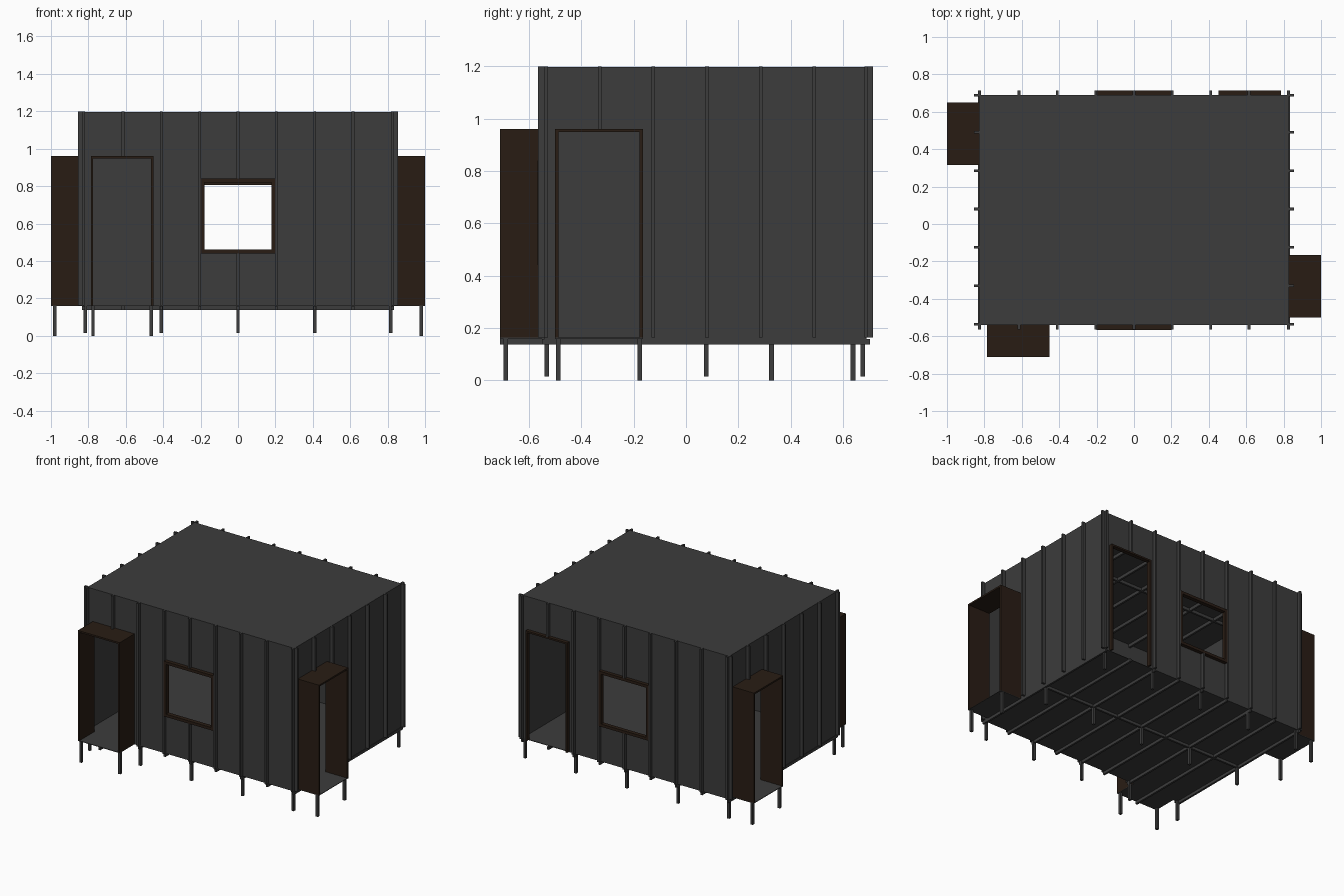
import bpy, bmesh
from mathutils import Matrix, Vector

if "Cube" in bpy.data.objects:
    bpy.data.objects.remove(bpy.data.objects["Cube"])


def material(name, rgb):
    m = bpy.data.materials.new(name)
    m.diffuse_color = (*rgb, 1)
    m.use_nodes = True
    m.node_tree.nodes["Principled BSDF"].inputs["Base Color"].default_value = m.diffuse_color
    return m


GREY = material("dark_grey", (0.045, 0.045, 0.045))
BROWN = material("dark_brown", (0.022, 0.012, 0.007))

X, Y0, Y1 = 0.83, -0.54, 0.69          # wall planes
FLOOR, ROOF = 0.163, 1.197
STEP = 0.205


def finish(name, bm, mat):
    me = bpy.data.meshes.new(name)
    bm.to_mesh(me)
    bm.free()
    me.materials.append(mat)
    ob = bpy.data.objects.new(name, me)
    bpy.context.collection.objects.link(ob)
    return ob


def boxes(name, spans, mat=GREY):
    """One object made of boxes given as (x0, x1, y0, y1, z0, z1)."""
    bm = bmesh.new()
    for x0, x1, y0, y1, z0, z1 in spans:
        size = Matrix.Diagonal((abs(x1 - x0), abs(y1 - y0), z1 - z0, 1))
        mid = Matrix.Translation(((x0 + x1) / 2, (y0 + y1) / 2, (z0 + z1) / 2))
        bmesh.ops.create_cube(bm, size=1, matrix=mid @ size)
    return finish(name, bm, mat)


def oriented(side, u0, u1, d0, d1, z0, z1):
    """Box on a wall: u runs along the wall, d points outward from it."""
    if side == "front":
        return (u0, u1, Y0 - d1, Y0 - d0, z0, z1)
    if side == "back":
        return (u0, u1, Y1 + d0, Y1 + d1, z0, z1)
    if side == "right":
        return (X + d0, X + d1, u0, u1, z0, z1)
    return (-X - d1, -X - d0, u0, u1, z0, z1)


def wall(side, ends, openings, battens):
    # thin sheet cut around its openings
    us = sorted({*ends, *(v for o in openings for v in o[:2])})
    zs = sorted({FLOOR, ROOF, *(v for o in openings for v in o[2:])})
    bm = bmesh.new()
    for a, b in zip(us, us[1:]):
        for c, d in zip(zs, zs[1:]):
            u, z = (a + b) / 2, (c + d) / 2
            if any(o[0] < u < o[1] and o[2] < z < o[3] for o in openings):
                continue
            pts = [(a, c), (b, c), (b, d), (a, d)]
            plane = {"front": Y0, "back": Y1, "right": X, "left": -X}[side]
            co = [(p, plane, q) if side in ("front", "back") else (plane, p, q)
                  for p, q in pts]
            if side in ("back", "left"):
                co.reverse()
            bm.faces.new([bm.verts.new(Vector(v)) for v in co])
    bmesh.ops.remove_doubles(bm, verts=bm.verts, dist=1e-4)
    ob = finish(side + "_wall", bm, GREY)
    ob.modifiers.new("thickness", "SOLIDIFY").thickness = 0.004

    # vertical battens, interrupted by openings
    spans = []
    for u in battens:
        pieces = [(FLOOR, 1.2)]
        for o in openings:
            if o[0] < u < o[1]:
                pieces = [(o[3], 1.2)] + ([(FLOOR, o[2])] if o[2] > FLOOR + 0.01 else [])
        spans += [oriented(side, u - 0.007, u + 0.007, 0, 0.025, a, b) for a, b in pieces]
    boxes(side + "_battens", spans)


def frame(name, side, o, depth, t, sill):
    # surround of an opening, projecting from the wall
    u0, u1, z0, z1 = o
    spans = [oriented(side, u0, u0 + t, -0.004, depth, z0, z1),
             oriented(side, u1 - t, u1, -0.004, depth, z0, z1),
             oriented(side, u0 + t, u1 - t, -0.004, depth, z1 - t, z1)]
    if sill:
        spans.append(oriented(side, u0 + t, u1 - t, -0.004, depth, z0, z0 + t))
    boxes(name, spans, BROWN)


# Openings: (start, end, bottom, top)
front_door = (-0.787, -0.452, FLOOR, 0.96)
back_door = (0.452, 0.787, FLOOR, 0.96)
right_door = (-0.5, -0.165, FLOOR, 0.96)
left_door = (0.315, 0.65, FLOOR, 0.96)
front_window = (-0.2, 0.2, 0.44, 0.84)
back_window = (-0.2, 0.2, 0.425, 0.825)

xs = [i * STEP for i in range(-4, 5)]
xs[0], xs[-1] = -0.826, 0.826
ys = [-0.535 + i * STEP for i in range(7)]
ys[-1] = 0.688

wall("front", (-X, X), [front_door, front_window], [-0.826, *[x + 0 for x in xs[1:]]])
wall("back", (-X, X), [back_door, back_window], xs)
wall("right", (Y0, Y1), [right_door], ys)
wall("left", (Y0, Y1), [left_door], ys)

# Windows, door frame and three projecting porches
frame("front_window_frame", "front", front_window, 0.027, 0.02, True)
frame("back_window_frame", "back", back_window, 0.025, 0.02, True)
frame("back_door_frame", "back", back_door, 0.025, 0.012, False)
LEG = 0.009
for side, door in (("front", front_door), ("right", right_door), ("left", left_door)):
    frame(side + "_porch", side, door, 0.17, 0.012, False)
    boxes(side + "_porch_floor",
          [oriented(side, door[0], door[1], 0, 0.17, FLOOR - 0.004, FLOOR)])
    boxes(side + "_porch_legs",
          [oriented(side, u - LEG, u + LEG, 0.14, 0.158, 0, FLOOR - 0.004)
           for u in (door[0] + 0.012, door[1] - 0.012)])

# Floor and roof sheets
boxes("floor", [(-X, X, Y0, Y1, FLOOR - 0.004, FLOOR)])
boxes("roof", [(-X, X, Y0, Y1, ROOF - 0.004, ROOF)])

# Floor joists with a cross beam, and matching rafters under the roof
joists = [(x - 0.007, x + 0.007, -0.71 if abs(x + 0.615) < 0.01 else Y0 - 0.01,
           Y1 + 0.012, 0.138, FLOOR - 0.004) for x in xs]
boxes("floor_joists", joists)
boxes("floor_beam", [(-X, X, 0.07, 0.084, 0.139, FLOOR - 0.004)])
boxes("rafters", [(x - 0.007, x + 0.007, Y0, Y1, 1.17, ROOF - 0.004) for x in xs[1:-1]])
boxes("roof_beam", [(-X, X, 0.07, 0.084, 1.171, ROOF - 0.004)])

# Main support legs
boxes("support_legs", [(x - LEG, x + LEG, y - LEG, y + LEG, 0.015, FLOOR - 0.004)
                       for x in (-0.817, -0.41, 0, 0.41, 0.817)
                       for y in (-0.532, 0.077, 0.675)])
